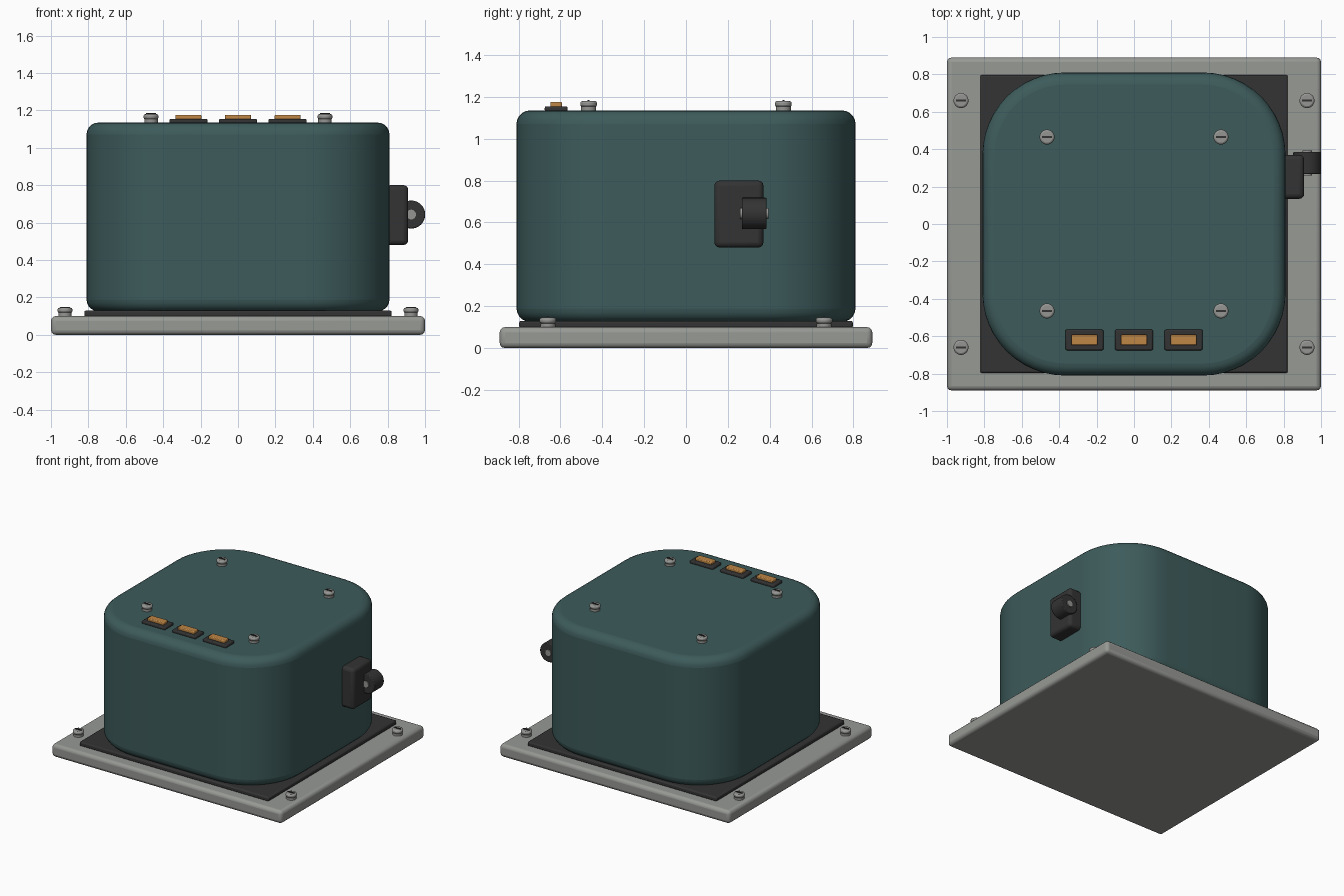
import bpy, bmesh, math
from mathutils import Matrix

cube = bpy.data.objects.get("Cube")
if cube:
    bpy.data.objects.remove(cube, do_unlink=True)


def material(name, rgb):
    m = bpy.data.materials.new(name)
    m.use_nodes = True
    m.diffuse_color = (*rgb, 1)
    m.node_tree.nodes["Principled BSDF"].inputs["Base Color"].default_value = (*rgb, 1)
    return m


TEAL = material("teal paint", (0.047, 0.104, 0.104))
STEEL = material("plate grey", (0.31, 0.32, 0.30))
METAL = material("screw metal", (0.30, 0.30, 0.29))
BLACK = material("black rubber", (0.033, 0.033, 0.033))
AMBER = material("amber lamp", (0.52, 0.24, 0.06))


def finish(name, bm, mat, bevel=0, segments=3):
    mesh = bpy.data.meshes.new(name)
    bm.to_mesh(mesh)
    bm.free()
    mesh.materials.append(mat)
    ob = bpy.data.objects.new(name, mesh)
    bpy.context.collection.objects.link(ob)
    if bevel:
        mod = ob.modifiers.new("Bevel", "BEVEL")
        mod.width, mod.segments = bevel, segments
        mod.limit_method, mod.angle_limit = "ANGLE", math.radians(40)
    bpy.ops.object.select_all(action="DESELECT")
    ob.select_set(True)
    bpy.context.view_layer.objects.active = ob
    bpy.ops.object.shade_smooth_by_angle(angle=math.radians(35))
    return ob


def box(name, x, y, z, mat, bevel=0, segments=3, corner=0):
    """Box from (min, max) ranges; corner rounds its upright edges."""
    bm = bmesh.new()
    bmesh.ops.create_cube(bm, size=1)
    for v in bm.verts:
        v.co = [lo + (c + 0.5) * (hi - lo) for c, (lo, hi) in zip(v.co, (x, y, z))]
    if corner:
        upright = [e for e in bm.edges if abs(e.verts[0].co.z - e.verts[1].co.z) > 0.01]
        bmesh.ops.bevel(bm, geom=upright, offset=corner, segments=12,
                        profile=0.5, affect="EDGES")
    return finish(name, bm, mat, bevel, segments)


def cylinder(name, centre, radius, length, mat, axis="Z", bevel=0, sides=32):
    bm = bmesh.new()
    turn = Matrix.Rotation(math.pi / 2, 4, "X") if axis == "Y" else Matrix()
    bmesh.ops.create_cone(bm, cap_ends=True, segments=sides, radius1=radius,
                          radius2=radius, depth=length,
                          matrix=Matrix.Translation(centre) @ turn)
    return finish(name, bm, mat, bevel, 2)


def screw(name, x, y, z):
    cylinder(name + "_washer", (x, y, z + 0.008), 0.036, 0.02, METAL)
    cylinder(name + "_head", (x, y, z + 0.031), 0.04, 0.028, METAL, bevel=0.01)
    box(name + "_slot", (x - 0.027, x + 0.027), (y - 0.005, y + 0.005),
        (z + 0.042, z + 0.05), BLACK)


# Base plate, gasket and rounded housing
box("base_plate", (-1, 1), (-0.89, 0.89), (0, 0.1), STEEL, 0.025)
box("gasket", (-0.822, 0.822), (-0.797, 0.797), (0.095, 0.13), BLACK, 0.01, 2)
box("housing", (-0.81, 0.81), (-0.81, 0.81), (0.125, 1.135), TEAL, 0.065, 5, corner=0.44)

# Four screws on the plate, four on the lid
for sx, side in ((-1, "right"), (1, "left")):
    for sy, end in ((-1, "front"), (1, "back")):
        screw(f"plate_screw_{end}_{side}", sx * 0.925, sy * 0.66, 0.1)
        screw(f"lid_screw_{end}_{side}", sx * 0.465, sy * 0.465, 1.135)

# Row of indicator lamps along the front of the lid
for i, x in enumerate((-0.265, 0, 0.265)):
    box(f"lamp_bezel_{i + 1}", (x - 0.102, x + 0.102), (-0.675, -0.565),
        (1.13, 1.155), BLACK, 0.008, 2)
    box(f"lamp_lens_{i + 1}", (x - 0.07, x + 0.07), (-0.648, -0.592),
        (1.15, 1.176), AMBER, 0.006, 2)

# Latch block with its barrel and pin on the left side
box("latch_block", (0.79, 0.91), (0.135, 0.37), (0.48, 0.8), BLACK, 0.025)
cylinder("latch_barrel", (0.926, 0.326, 0.643), 0.075, 0.118, BLACK, "Y", 0.006)
cylinder("latch_pin", (0.926, 0.326, 0.643), 0.026, 0.134, METAL, "Y")
